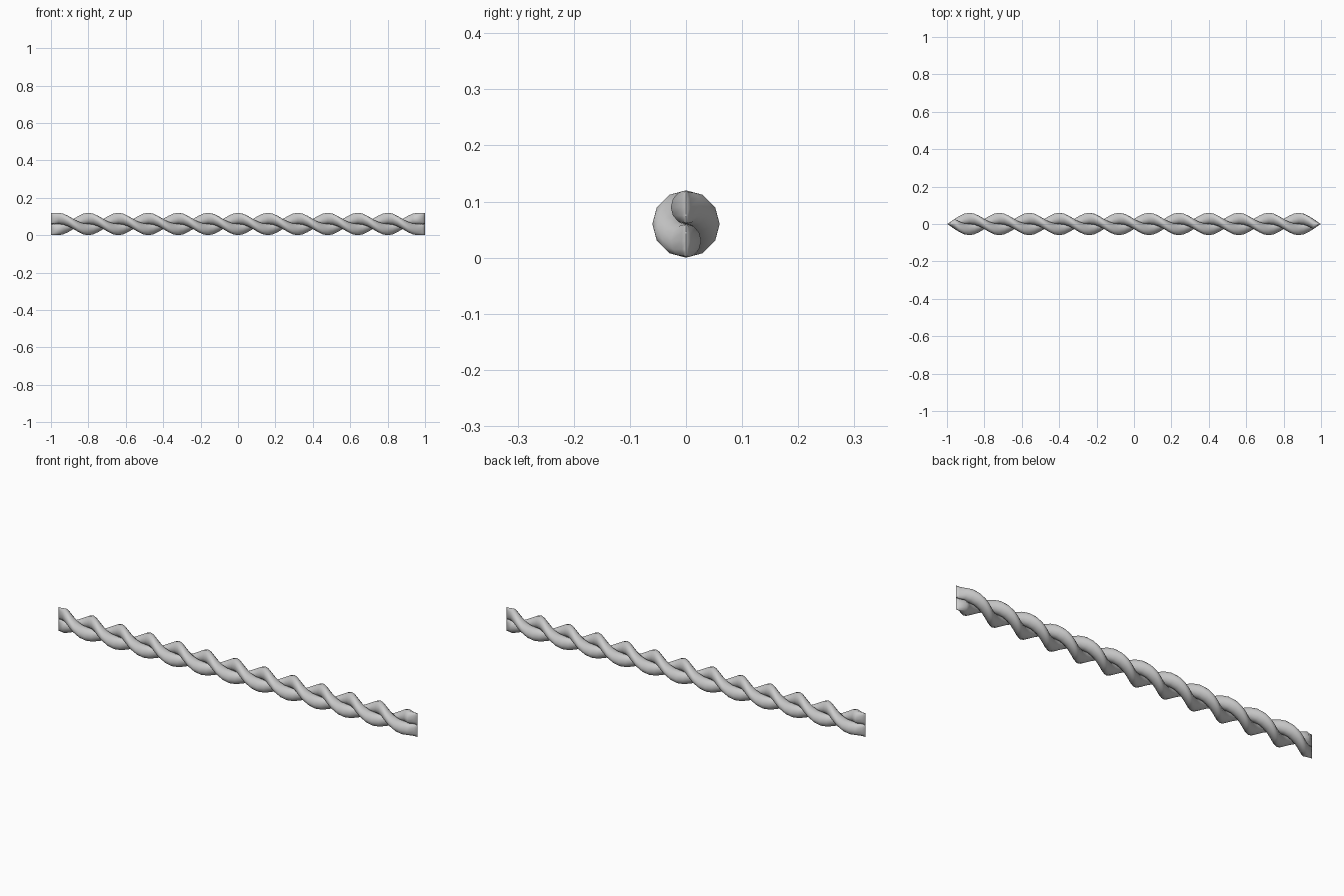
import bpy, bmesh
from math import sin, cos, pi

if "Cube" in bpy.data.objects:
    bpy.data.objects.remove(bpy.data.objects["Cube"])

HALF_TURN = 0.16      # length of half a twist
STEPS = 6             # rings per half twist
R = 0.03              # strand centre offset and radius
N = 12                # sides per strand


def ring(bm, x, a, side, flat):
    # one strand section, turned about the rope axis
    vs = []
    for i in range(N):
        t = 2 * pi * i / N
        u = side * (R + R * cos(t))
        v = side * 0.027 * sin(t) * flat
        vs.append(bm.verts.new((x, u * sin(a) + v * cos(a),
                                0.06 + u * cos(a) - v * sin(a))))
    return vs


bm = bmesh.new()
count = 12 * STEPS
for side in (1, -1):
    stations = [(-1.0, -count / 2, 0.02), (-0.985, -count / 2, 0.3)]
    stations += [((k - count / 2) * HALF_TURN / STEPS, k - count / 2, 1) for k in range(count + 1)]
    stations += [(0.985, count / 2, 0.3), (1.0, count / 2, 0.02)]
    rings = [ring(bm, x, -k * pi / STEPS, side, f) for x, k, f in stations]
    for p, q in zip(rings, rings[1:]):
        for i in range(N):
            j = (i + 1) % N
            bm.faces.new((p[i], p[j], q[j], q[i]))
    bm.faces.new(rings[0])
    bm.faces.new(rings[-1][::-1])
bmesh.ops.recalc_face_normals(bm, faces=bm.faces)
me = bpy.data.meshes.new("twisted_rope")
bm.to_mesh(me)
rope = bpy.data.objects.new("twisted_rope", me)
bpy.context.collection.objects.link(rope)
me.shade_smooth()
